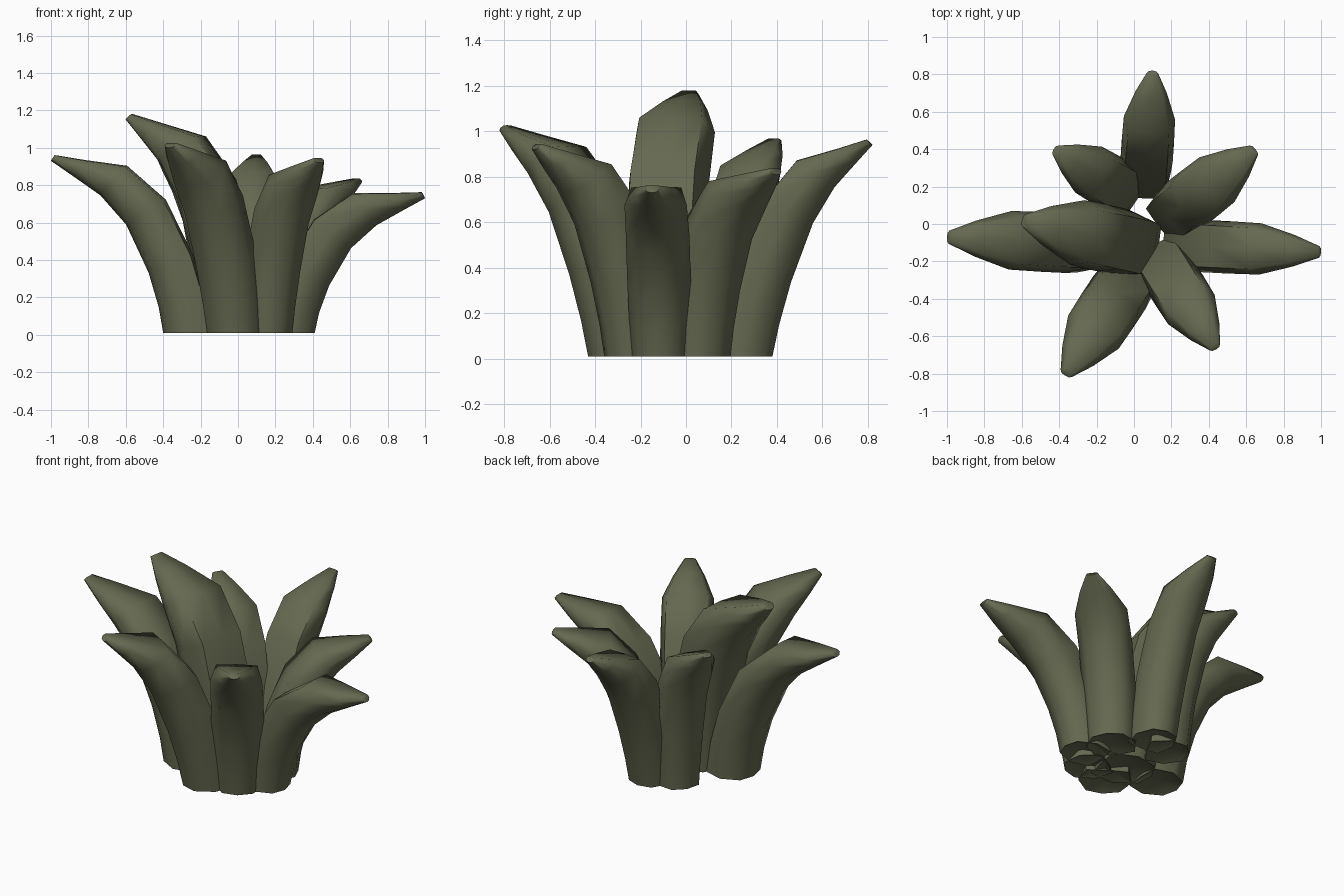
import bpy, bmesh, math
from mathutils import Vector

if "Cube" in bpy.data.objects:
    bpy.data.objects.remove(bpy.data.objects["Cube"])

green = bpy.data.materials.new("olive green")
green.diffuse_color = (0.13, 0.14, 0.08, 1)
green.use_nodes = True
green.node_tree.nodes["Principled BSDF"].inputs["Base Color"].default_value = green.diffuse_color

# Leaf stations: outward fraction, height fraction, width fraction, thickness
STATIONS = [(0, 0, .92, .24), (.04, .15, .96, .24), (.13, .35, 1, .24),
            (.33, .63, 1, .235), (.56, .80, .98, .20), (.8, .91, .60, .10), (1, 1, .22, .035)]
# Cross-section: sideways fraction of width, inward fraction of thickness
SECTION = [(0, 0), (.32, .1), (.5, .5), (.4, .94), (0, .97),
           (-.4, .94), (-.5, .5), (-.32, .1)]


def leaf(name, base, tip, height, width, thick=1.0, lean=0.0):
    """Thick curved leaf following its outer edge from base to tip; lean straightens it."""
    bm = bmesh.new()
    b, t = Vector((*base, 0)), Vector((*tip, 0))
    out = (t - b).normalized()
    side = Vector((-out.y, out.x, 0))
    up = Vector((0, 0, 1))
    spine = [b.lerp(t, s[0] + lean * (s[1] - s[0])) + up * (0.01 + s[1] * (height - 0.01))
             for s in STATIONS]
    rings = []
    for i, (p, s) in enumerate(zip(spine, STATIONS)):
        tan = (spine[min(i + 1, len(spine) - 1)] - spine[max(i - 1, 0)]).normalized()
        inward = side.cross(tan).normalized()
        if inward.dot(up) < 0:
            inward = -inward
        # the bottom is cut level with the ground
        if i == 0:
            inward = -out
        rings.append([bm.verts.new(p + side * (u * width * s[2]) + inward * (v * s[3] * thick))
                      for u, v in SECTION])
    n = len(SECTION)
    for r0, r1 in zip(rings, rings[1:]):
        for k in range(n):
            bm.faces.new((r0[k], r0[(k + 1) % n], r1[(k + 1) % n], r1[k]))
    bm.faces.new(rings[-1])
    # hollowed underside
    c = bm.verts.new(b - out * 0.11 + up * 0.06)
    for k in range(n):
        bm.faces.new((rings[0][(k + 1) % n], rings[0][k], c))
    bmesh.ops.recalc_face_normals(bm, faces=bm.faces)
    me = bpy.data.meshes.new(name)
    bm.to_mesh(me)
    bm.free()
    me.materials.append(green)
    ob = bpy.data.objects.new(name, me)
    bpy.context.collection.objects.link(ob)
    bpy.context.view_layer.objects.active = ob
    ob.select_set(True)
    bpy.ops.object.shade_smooth_by_angle(angle=math.radians(70))
    ob.select_set(False)


leaf("left_leaf", (-.40, -.10), (-1, -.07), .93, .32, 1.1)
leaf("tall_centre_leaf", (-.19, -.07), (-.6, .02), 1.15, .36, 1.4)
leaf("back_leaf", (.07, .38), (.10, .82), .94, .28, 1.05, .25)
leaf("back_left_leaf", (-.19, .26), (-.43, .40), .95, .29, 1.05)
leaf("back_right_leaf", (.32, .14), (.65, .40), .81, .31, 1.05)
leaf("right_leaf", (.41, -.12), (1, -.15), .73, .28, 1.1)
leaf("front_right_leaf", (.23, -.335), (.44, -.67), .92, .30, 1.1, .15)
leaf("front_left_leaf", (-.10, -.40), (-.37, -.81), 1.0, .33, 1.15, .25)
